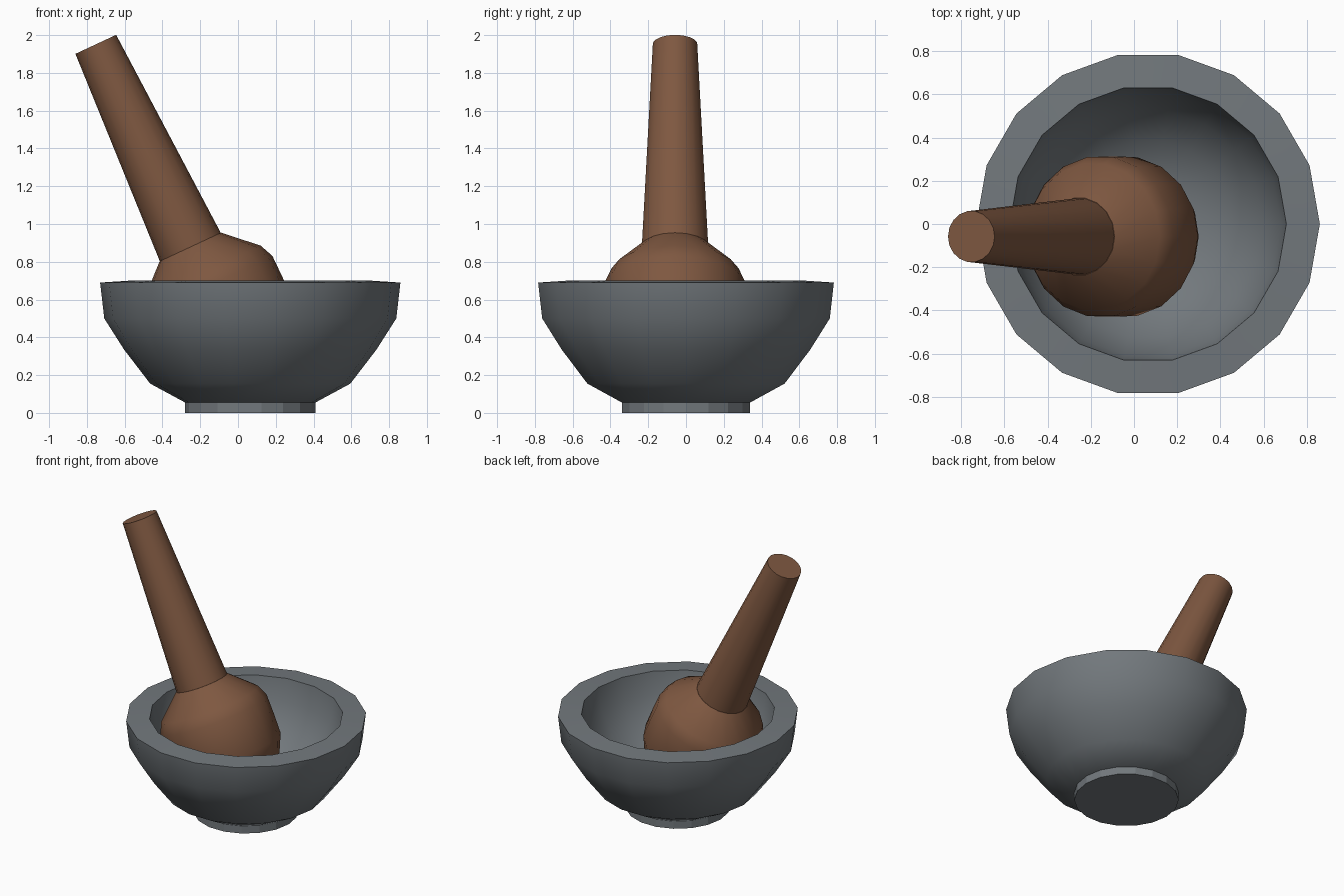
import bpy, bmesh, math
from mathutils import Matrix, Vector

if "Cube" in bpy.data.objects:
    bpy.data.objects.remove(bpy.data.objects["Cube"])

SIDES = 18


def material(name, rgb):
    m = bpy.data.materials.new(name)
    m.diffuse_color = (*rgb, 1)
    m.use_nodes = True
    m.node_tree.nodes["Principled BSDF"].inputs["Base Color"].default_value = m.diffuse_color
    return m


def lathe(name, profile, mat, matrix, smooth=40):
    """Spin a (radius, height) profile, closing both ends with caps or poles."""
    bm = bmesh.new()
    rings = []
    for r, z in profile:
        n = SIDES if r > 0 else 1
        rings.append([bm.verts.new((r * math.cos(2 * math.pi * i / SIDES),
                                    r * math.sin(2 * math.pi * i / SIDES), z))
                      for i in range(n)])
    for a, b in zip(rings, rings[1:]):
        for i in range(SIDES):
            j = (i + 1) % SIDES
            if len(b) == 1:
                bm.faces.new((a[i], a[j], b[0]))
            elif len(a) == 1:
                bm.faces.new((a[0], b[j], b[i]))
            else:
                bm.faces.new((a[i], a[j], b[j], b[i]))
    for ring in (rings[0], rings[-1]):
        if len(ring) > 1:
            bm.faces.new(ring)
    bmesh.ops.recalc_face_normals(bm, faces=bm.faces)
    mesh = bpy.data.meshes.new(name)
    bm.to_mesh(mesh)
    bm.free()
    mesh.materials.append(mat)
    ob = bpy.data.objects.new(name, mesh)
    bpy.context.collection.objects.link(ob)
    ob.matrix_world = matrix
    if smooth:
        bpy.ops.object.select_all(action='DESELECT')
        ob.select_set(True)
        bpy.context.view_layer.objects.active = ob
        bpy.ops.object.shade_smooth_by_angle(angle=math.radians(smooth))
    return ob


stone = material("grey_stone", (0.17, 0.19, 0.205))
wood = material("brown_wood", (0.21, 0.097, 0.052))

# Mortar: hollow bowl on a short faceted foot
bowl_at = Matrix.Translation((0.065, 0, 0))
lathe("mortar_bowl", [
    (0, 0.05), (0.345, 0.055), (0.53, 0.155), (0.668, 0.335), (0.773, 0.50),
    (0.795, 0.69), (0.64, 0.70), (0.615, 0.54), (0.53, 0.38), (0.39, 0.23),
    (0.2, 0.16), (0, 0.145)], stone, bowl_at)
lathe("mortar_foot", [(0.345, 0), (0.345, 0.055)], stone, bowl_at, smooth=0)

# Pestle: tilted towards -x, origin where handle meets head
tilt = (Matrix.Translation((-0.2525, -0.058, 0.878))
        @ Matrix.Rotation(math.radians(-25), 4, 'Y'))
lathe("pestle_handle", [(0.178, -0.01), (0.178, 0), (0.119, 1.184)], wood, tilt)
lathe("pestle_head", [
    (0.18, 0), (0.341, -0.151), (0.374, -0.226), (0.375, -0.363),
    (0.372, -0.50), (0.32, -0.62), (0.2, -0.715), (0, -0.745)], wood, tilt)
